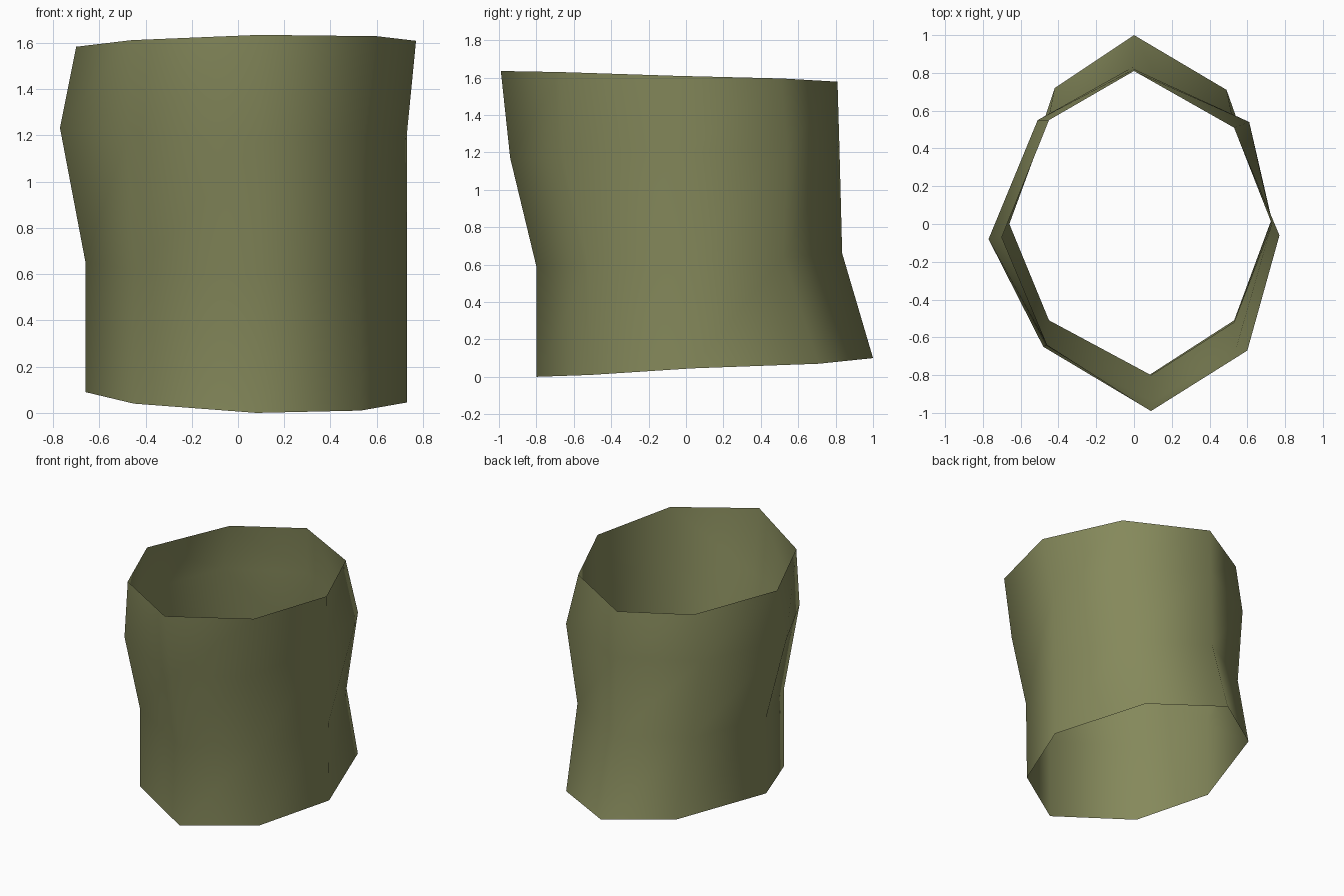
import bpy, bmesh

# Olive material
olive = bpy.data.materials.new("olive")
olive.diffuse_color = (0.235, 0.25, 0.105, 1.0)

# Outline of each ring: front, front right, right, back right, back, back left, left, front left
RINGS = [
    [(0.08, -0.80), (0.53, -0.51), (0.73, 0.03), (0.49, 0.71),
     (0.0, 1.00), (-0.42, 0.72), (-0.66, 0.0), (-0.45, -0.51)],
    [(0.09, -0.80), (0.53, -0.52), (0.73, 0.02), (0.53, 0.52),
     (0.0, 0.835), (-0.45, 0.57), (-0.66, 0.0), (-0.45, -0.51)],
    [(0.10, -0.94), (0.54, -0.66), (0.73, 0.0), (0.61, 0.54),
     (0.0, 0.82), (-0.51, 0.55), (-0.77, -0.08), (-0.48, -0.65)],
    [(0.09, -0.99), (0.60, -0.67), (0.77, -0.06), (0.53, 0.51),
     (0.0, 0.81), (-0.45, 0.55), (-0.70, -0.07), (-0.46, -0.64)],
]
# Height of each ring at the front, and how strongly it tilts towards the back
LEVELS = [(0.0, 1.0), (0.59, 0.7), (1.17, 0.7), (1.635, -0.57)]
TILT = [0.0, 0.01, 0.045, 0.07, 0.10, 0.105, 0.09, 0.04]

# Open sleeve, a single sheet skinned between the rings
bm = bmesh.new()
loops = []
for ring, (base, slope) in zip(RINGS, LEVELS):
    loops.append([bm.verts.new((x, y, base + slope * t)) for (x, y), t in zip(ring, TILT)])
for low, high in zip(loops, loops[1:]):
    for i in range(8):
        j = (i + 1) % 8
        face = bm.faces.new((low[i], low[j], high[j], high[i]))
        face.smooth = True

mesh = bpy.data.meshes.new("sleeve")
bm.to_mesh(mesh)
bm.free()
mesh.materials.append(olive)
sleeve = bpy.data.objects.new("sleeve", mesh)
bpy.context.collection.objects.link(sleeve)
